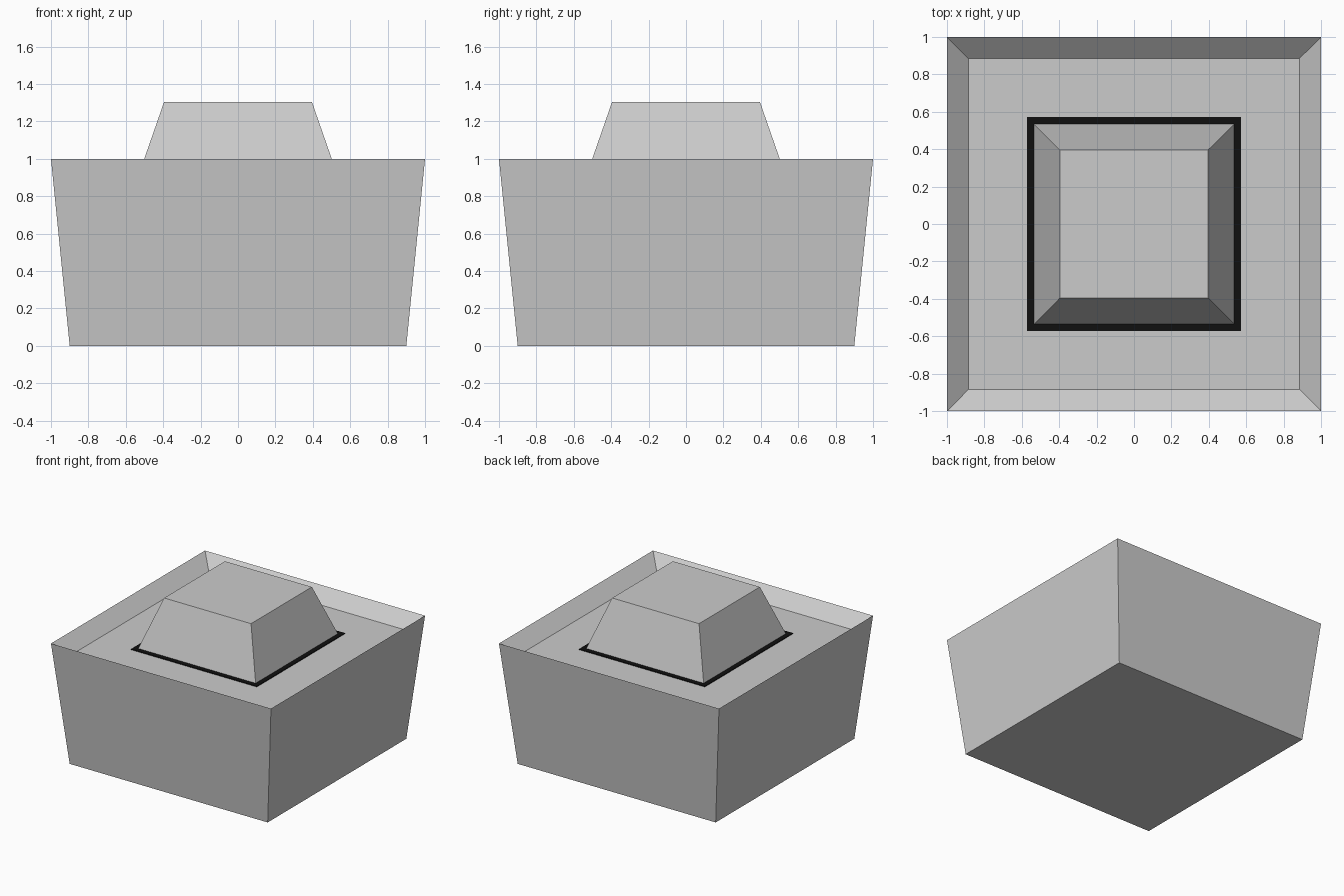
import bpy, bmesh

if "Cube" in bpy.data.objects:
    bpy.data.objects.remove(bpy.data.objects["Cube"])


def square_loft(name, rings, color=None):
    """Stack square rings (half width, z), join neighbours and cap both ends."""
    bm = bmesh.new()
    loops = [[bm.verts.new((sx * h, sy * h, z))
              for sx, sy in ((-1, -1), (1, -1), (1, 1), (-1, 1))]
             for h, z in rings]
    for a, b in zip(loops, loops[1:]):
        for i in range(4):
            j = (i + 1) % 4
            bm.faces.new((a[i], a[j], b[j], b[i]))
    bm.faces.new(loops[0][::-1])
    bm.faces.new(loops[-1])
    bmesh.ops.recalc_face_normals(bm, faces=bm.faces)
    mesh = bpy.data.meshes.new(name)
    bm.to_mesh(mesh)
    bm.free()
    obj = bpy.data.objects.new(name, mesh)
    bpy.context.collection.objects.link(obj)
    if color:
        mat = bpy.data.materials.new(name + "_color")
        mat.diffuse_color = color
        mat.use_nodes = True
        mat.node_tree.nodes["Principled BSDF"].inputs["Base Color"].default_value = mat.diffuse_color
        mesh.materials.append(mat)
    return obj


# Tapered body with a knife-edge rim sloping in to a recessed floor
square_loft("body", [(0.9, 0.0), (1.0, 1.0), (0.885, 0.9)])

# Thin black border around the base of the button
square_loft("black_border", [(0.572, 0.899), (0.572, 0.906)], (0.005, 0.005, 0.005, 1))

# Raised tapered button
square_loft("button", [(0.536, 0.9), (0.395, 1.305)])
